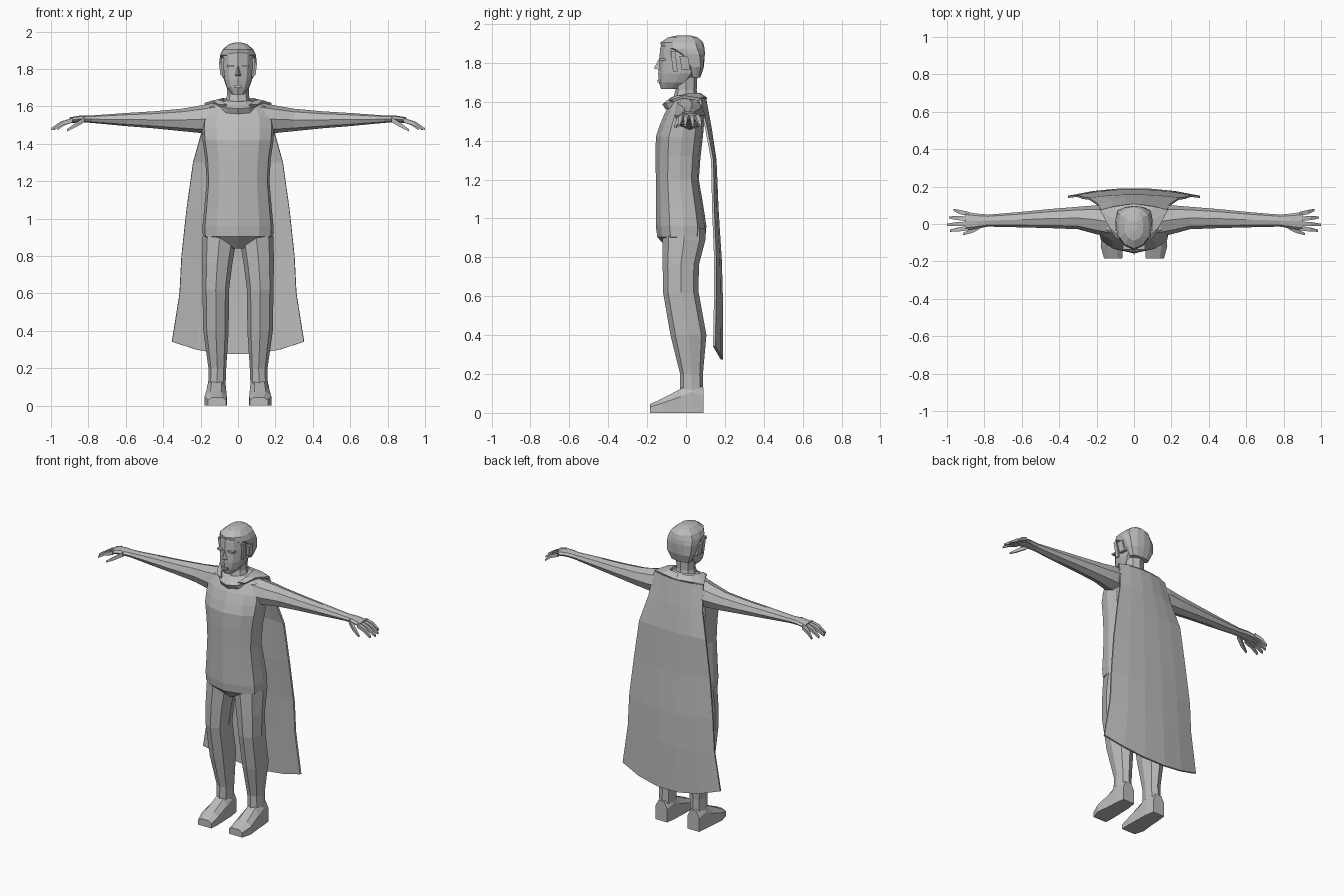
import bpy, bmesh
from mathutils import Vector

grey = bpy.data.materials.new("plain grey")
grey.diffuse_color = (0.5, 0.5, 0.5, 1)


def make(name, bm, mirror=False):
    bmesh.ops.recalc_face_normals(bm, faces=bm.faces)
    me = bpy.data.meshes.new(name)
    bm.to_mesh(me)
    bm.free()
    me.materials.append(grey)
    ob = bpy.data.objects.new(name, me)
    bpy.context.collection.objects.link(ob)
    if mirror:
        ob.modifiers.new("mirror", "MIRROR").use_mirror_merge = False
    return ob


def add_loft(bm, rings, caps=True):
    rows = [[bm.verts.new(p) for p in r] for r in rings]
    n = len(rows[0])
    for a, b in zip(rows, rows[1:]):
        for i in range(n):
            bm.faces.new((a[i], a[(i + 1) % n], b[(i + 1) % n], b[i]))
    if caps:
        bm.faces.new(rows[0])
        bm.faces.new(rows[-1])


def loft(name, rings, mirror=False, caps=True):
    bm = bmesh.new()
    add_loft(bm, rings, caps)
    return make(name, bm, mirror)


# eight-sided section filling the box a0..a1, b0..b1 across one axis
OCT = [(0, -1), (.72, -.72), (1, 0), (.72, .72), (0, 1), (-.72, .72), (-1, 0), (-.72, -.72)]
BOX = [(-1, -1), (1, -1), (1, 1), (-1, 1)]


def section(axis, pos, a0, a1, b0, b1, shape=OCT):
    out = []
    for u, v in shape:
        p = [(a0 + a1) / 2 + u * (a1 - a0) / 2, (b0 + b1) / 2 + v * (b1 - b0) / 2]
        p.insert(axis, pos)
        out.append(Vector(p))
    return out


# symmetric body section with a centre crease, flat front panels and sides
def body_ring(z, w, f, b):
    m = (f + b) / 2
    half = [(.6 * w, f + .2 * (m - f)), (.93 * w, f + .55 * (m - f)), (w, m + .1 * (b - m)),
            (.9 * w, m + .65 * (b - m)), (.5 * w, b - .08 * (b - m))]
    pts = [(0, f)] + half + [(0, b)] + [(-x, y) for x, y in reversed(half)]
    return [Vector((x, y, z)) for x, y in pts]


# torso, ending in a wedge between the legs
loft("torso", [body_ring(*r) for r in [
    (.84, .03, -.09, .07), (.905, .188, -.148, .10), (.96, .19, -.155, .105), (1.06, .18, -.155, .09),
    (1.20, .168, -.155, .066), (1.32, .175, -.157, .075), (1.42, .19, -.155, .087),
    (1.48, .193, -.135, .092), (1.54, .19, -.11, .095), (1.60, .16, -.075, .09), (1.63, .08, -.06, .07)]])

# neck
loft("neck", [section(2, z, -w, w, f, b) for z, w, f, b in [
    (1.60, .075, -.07, .07), (1.66, .058, -.055, .055), (1.76, .06, -.06, .06)]])

# legs
loft("leg", [section(2, *r) for r in [
    (.95, .01, .185, -.12, .10), (.89, .008, .19, -.12, .10), (.76, .03, .192, -.12, .066),
    (.62, .048, .19, -.118, .065), (.40, .05, .186, -.08, .105), (.20, .063, .158, -.03, .087),
    (.07, .068, .160, -.03, .088)]], True)

# feet, lofted from heel to toe
WEDGE = [(-1, -1), (1, -1), (1, .35), (.5, 1), (-.5, 1), (-1, .35)]
loft("foot", [section(1, *r, shape=WEDGE) for r in [
    (.09, .075, .158, 0, .13), (.03, .065, .165, 0, .16), (-.025, .063, .168, 0, .125),
    (-.12, .060, .178, 0, .075), (-.185, .063, .160, 0, .045)]], True)

# arms, lofted from shoulder to palm
loft("arm", [section(0, *r) for r in [
    (.12, -.07, .09, 1.45, 1.62), (.20, -.055, .10, 1.458, 1.605), (.30, -.028, .092, 1.468, 1.588),
    (.45, -.022, .080, 1.483, 1.574), (.60, -.018, .065, 1.495, 1.565), (.78, -.014, .050, 1.512, 1.552),
    (.84, -.025, .056, 1.516, 1.552), (.90, -.034, .064, 1.510, 1.542)]], True)

# fingers and thumb as tapered bent prisms
bm = bmesh.new()
for y0, y1, tip in [(.053, .075, .965), (.028, .035, .99), (.002, -.004, 1.0), (-.022, -.036, .985)]:
    for_rings = [(.885, y0, 1.526, .012), ((.885 + tip) / 2 + .005, (y0 + y1) / 2, 1.509, .011),
                 (tip, y1, 1.478, .006)]
    add_loft(bm, [section(0, x, y - r, y + r, z - r, z + r, BOX) for x, y, z, r in for_rings])
add_loft(bm, [section(0, x, y - r, y + r, z - r, z + r, BOX) for x, y, z, r in [
    (.82, -.01, 1.53, .014), (.865, -.036, 1.503, .012), (.915, -.054, 1.472, .006)]])
make("fingers", bm, True)

# head
loft("head", [body_ring(*r) for r in [
    (1.665, .032, -.128, -.04), (1.70, .060, -.140, .02), (1.745, .076, -.143, .06),
    (1.82, .084, -.138, .085), (1.88, .084, -.132, .085), (1.92, .06, -.10, .06)]])

# hair cap, its front rim sloping from nape to forehead
loft("hair", [body_ring(*r) for r in [
    (1.725, .066, .02, .074), (1.78, .092, .0, .092), (1.845, .099, -.06, .097),
    (1.875, .096, -.125, .096), (1.905, .082, -.132, .088), (1.932, .05, -.09, .06), (1.942, .018, -.04, .02)]])

# ears and sideburns as small slanted slabs
bm = bmesh.new()
for y, dy, z0, z1, x in [(.0, .022, 1.765, 1.835, .102), (-.055, .012, 1.755, 1.86, .092)]:
    add_loft(bm, [[Vector((.06, y + a, z0)), Vector((x - .008, y + a, z0)),
                   Vector((x, y + a - .012, z1)), Vector((.06, y + a - .012, z1))] for a in (-dy, dy)])
make("ear", bm, True)

# nose
bm = bmesh.new()
nose = [bm.verts.new(p) for p in [(0, -.136, 1.825), (-.018, -.132, 1.762), (.018, -.132, 1.762),
                                  (0, -.166, 1.772)]]
for f in [(0, 1, 3), (0, 3, 2), (1, 2, 3), (0, 2, 1)]:
    bm.faces.new([nose[i] for i in f])
make("nose", bm)


def slab(name, x0, x1, y0, y1, z0, z1, mirror=False):
    loft(name, [section(2, z, x0, x1, y0, y1, BOX) for z in (z0, z1)], mirror)


# brows and lips
slab("brow", .016, .058, -.137, -.105, 1.812, 1.822, True)
slab("lips", -.022, .022, -.147, -.12, 1.700, 1.712)

# collar dipping to a point at the front
def collar_ring(w, f, b, z_front, z_back):
    return [Vector((p.x, p.y, z_back + (z_front - z_back) * (b - p.y) / (b - f)))
            for p in body_ring(0, w, f, b)]


loft("collar", [collar_ring(*r) for r in [
    (.105, -.105, .09, 1.560, 1.610), (.098, -.122, .088, 1.588, 1.635), (.062, -.075, .062, 1.625, 1.645)]])

# cape: rows of (height, half width, centre y, edge y, drop at centre)
rows = [(1.60, .10, .00, -.01, -.035), (1.615, .175, .10, .07, 0), (1.46, .195, .128, .105, 0),
        (1.30, .24, .152, .135, 0), (1.05, .275, .163, .14, .01), (.80, .302, .180, .15, .02),
        (.60, .312, .186, .15, .03), (.342, .353, .186, .145, .07)]
cols = [-1, -.62, -.22, .22, .62, 1]
bm = bmesh.new()
grid = [[bm.verts.new((c * w, yc + (ye - yc) * c * c, z - drop * (1 - c * c)))
         for c in cols] for z, w, yc, ye, drop in rows[1:]]
for a, b in zip(grid, grid[1:]):
    for i in range(len(cols) - 1):
        bm.faces.new((a[i], a[i + 1], b[i + 1], b[i]))
cape = make("cape", bm)
mod = cape.modifiers.new("thickness", "SOLIDIFY")
mod.thickness, mod.offset = .012, 0

# cape yoke wrapping forward over the shoulders to the collar
bm = bmesh.new()
yoke = [[(.0, .07, 1.64), (.0, .105, 1.615)], [(.075, .06, 1.64), (.11, .09, 1.618)],
        [(.085, .01, 1.635), (.178, .07, 1.612)], [(.085, -.05, 1.625), (.135, -.01, 1.625)],
        [(.06, -.085, 1.605), (.10, -.07, 1.605)]]
grid = [[bm.verts.new(p) for p in r] for r in yoke]
for a, b in zip(grid, grid[1:]):
    bm.faces.new((a[0], a[1], b[1], b[0]))
ob = make("cape_yoke", bm, True)
mod = ob.modifiers.new("thickness", "SOLIDIFY")
mod.thickness, mod.offset = .014, 0
